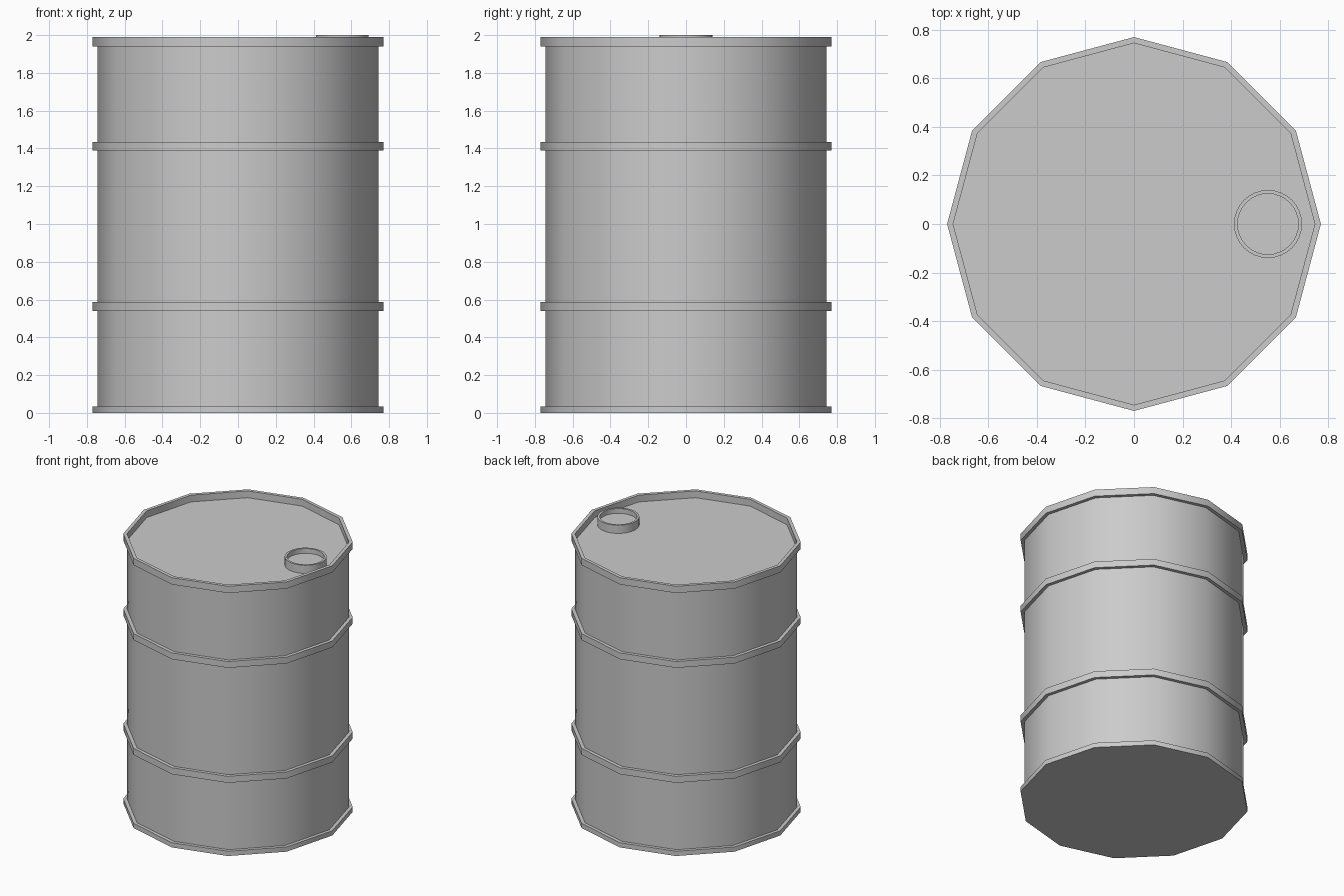
import bpy, bmesh
from math import cos, sin, pi, radians

if "Cube" in bpy.data.objects:
    bpy.data.objects.remove(bpy.data.objects["Cube"])

R_BODY, R_RIM = 0.745, 0.77


def lathe(name, profile, sides, center=(0, 0), angle=40):
    """Revolve an (r, z) profile; r == 0 ends close to a flat face."""
    bm = bmesh.new()
    rings = []
    for r, z in profile:
        rings.append([bm.verts.new((center[0] + r * cos(2 * pi * i / sides),
                                    center[1] + r * sin(2 * pi * i / sides), z))
                      for i in range(sides)])
    for a, b in zip(rings, rings[1:]):
        for i in range(sides):
            j = (i + 1) % sides
            bm.faces.new((a[i], a[j], b[j], b[i]))
    bm.faces.new(rings[0][::-1])
    bm.faces.new(rings[-1])
    bmesh.ops.recalc_face_normals(bm, faces=bm.faces)
    mesh = bpy.data.meshes.new(name)
    bm.to_mesh(mesh)
    bm.free()
    ob = bpy.data.objects.new(name, mesh)
    bpy.context.collection.objects.link(ob)
    bpy.ops.object.select_all(action='DESELECT')
    ob.select_set(True)
    bpy.context.view_layer.objects.active = ob
    bpy.ops.object.shade_smooth_by_angle(angle=radians(angle))
    return ob


# Drum shell: base rim, two hoops, top rim and recessed lid in one profile
profile = [(R_RIM, 0)]
for low, high in ((0, 0.035), (0.54, 0.588), (1.388, 1.435), (1.94, 1.99)):
    if low > 0:
        profile += [(R_BODY, low), (R_RIM, low)]
    profile += [(R_RIM, high), (R_BODY, high)]
profile.append((R_BODY, 1.94))
lathe("drum_body", profile, 12)

# Filler cap: raised collar with a sunken plug
lathe("filler_cap", [(0.14, 1.938), (0.14, 2.0), (0.125, 2.0), (0.125, 1.965)],
      32, center=(0.552, 0))
